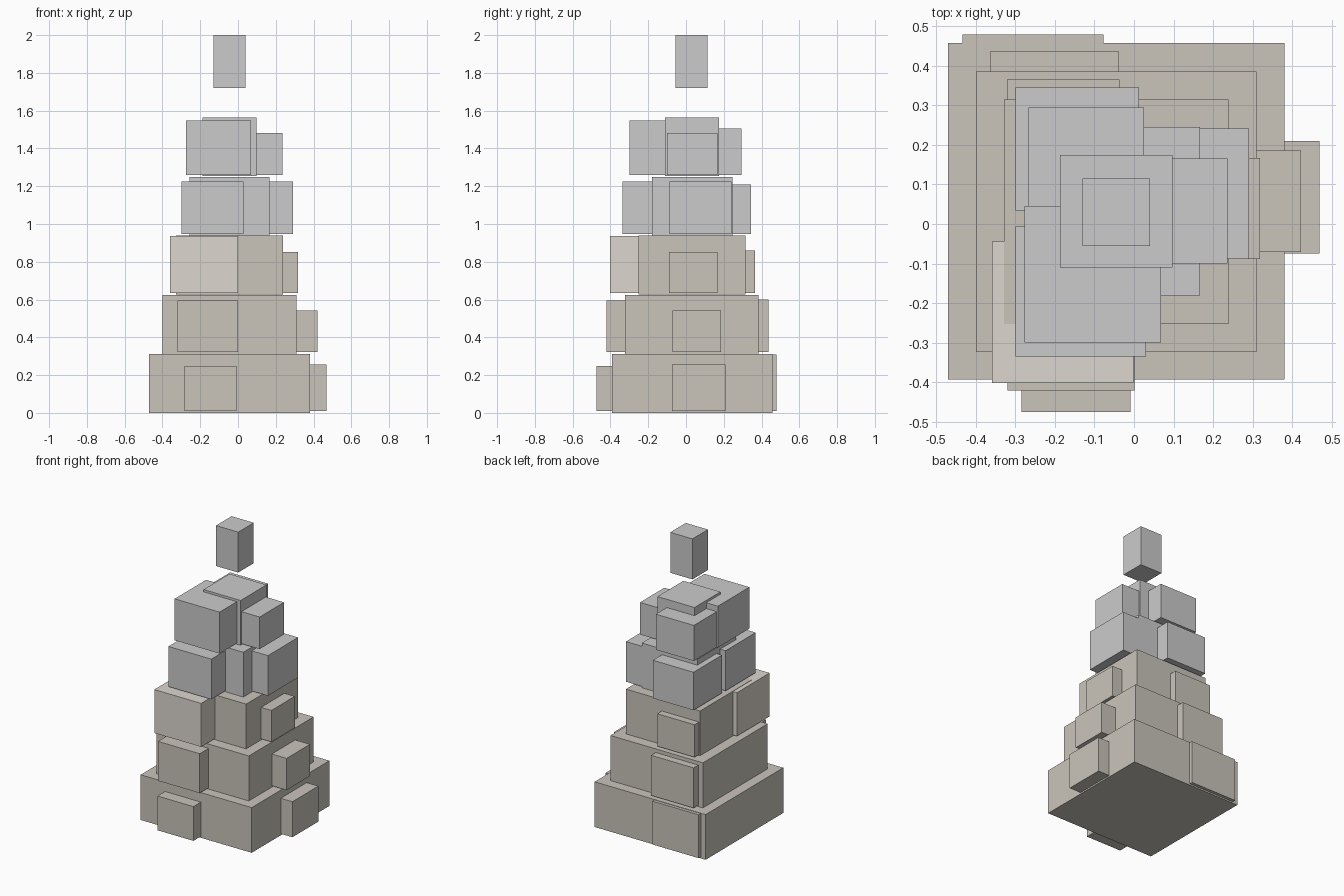
import bpy


def material(name, rgb):
    m = bpy.data.materials.new(name)
    m.diffuse_color = (*rgb, 1)
    return m


stone = material("dark_stone", (0.59, 0.56, 0.50))
pale = material("pale_stone", (0.72, 0.68, 0.62))


def block(name, x0, y0, size, z0, z1, mat=None):
    """Square-plan block from its lower-left corner, side length and heights."""
    bpy.ops.mesh.primitive_cube_add(
        size=1, location=(x0 + size / 2, y0 + size / 2, (z0 + z1) / 2))
    ob = bpy.context.object
    ob.name = name
    ob.scale = (size, size, z1 - z0)
    bpy.ops.object.transform_apply(location=False, rotation=False, scale=True)
    if mat:
        ob.data.materials.append(mat)


# Each tier: core, front, right and back blocks as (x0, y0, size, z0, z1)
tiers = [
    [(-0.47, -0.393, 0.85, 0.0, 0.313), (-0.284, -0.475, 0.275, 0.01, 0.247),
     (0.185, -0.075, 0.284, 0.01, 0.256), (-0.433, 0.123, 0.356, 0.01, 0.31)],
    [(-0.399, -0.323, 0.708, 0.313, 0.625), (-0.319, -0.42, 0.32, 0.322, 0.595),
     (0.166, -0.071, 0.256, 0.322, 0.542), (-0.364, 0.11, 0.326, 0.322, 0.6)],
    [(-0.328, -0.252, 0.567, 0.628, 0.938), (-0.359, -0.402, 0.358, 0.635, 0.936),
     (0.062, -0.089, 0.256, 0.635, 0.853), (-0.321, 0.08, 0.285, 0.635, 0.86)],
    [(-0.258, -0.18, 0.425, 0.94, 1.25), (-0.299, -0.335, 0.329, 0.947, 1.225),
     (-0.038, -0.088, 0.329, 0.947, 1.225), (-0.299, 0.034, 0.311, 0.947, 1.21)],
    [(-0.187, -0.11, 0.284, 1.253, 1.563), (-0.276, -0.299, 0.344, 1.26, 1.547),
     (-0.03, -0.1, 0.266, 1.26, 1.482), (-0.266, 0.003, 0.291, 1.26, 1.506)],
]
for i, tier in enumerate(tiers, 1):
    for side, dims in zip(("core", "front", "right", "back"), tier):
        mat = stone if i <= 3 else None
        if (i, side) == (3, "front"):
            mat = pale
        block(f"tier_{i}_{side}_block", *dims, mat)

# Floating peak block
block("peak_block", -0.13, -0.055, 0.17, 1.72, 2.0)
